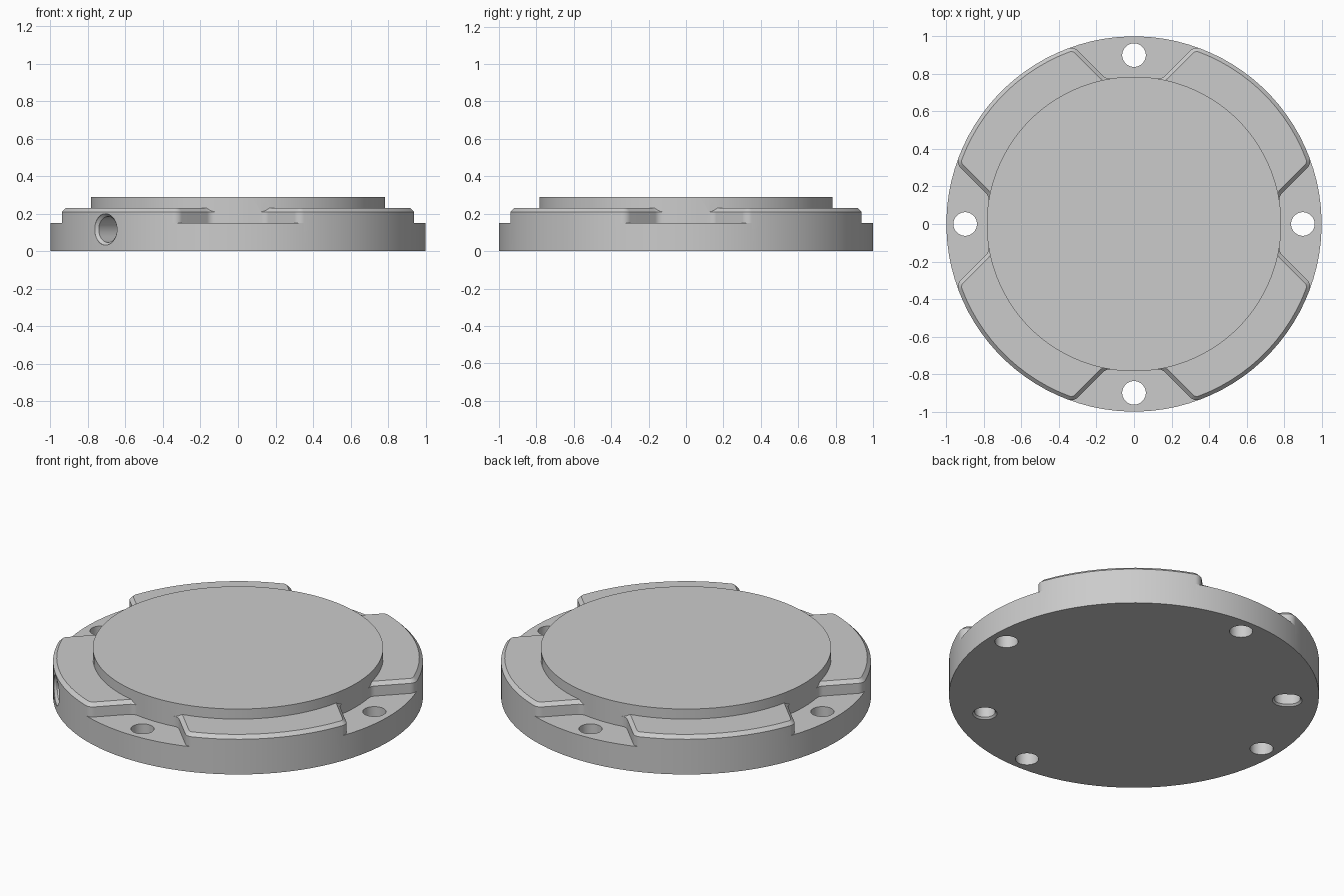
import bpy, bmesh
from math import sin, cos, pi, atan2, sqrt, radians
from mathutils import Matrix, Vector

if "Cube" in bpy.data.objects:
    bpy.data.objects.remove(bpy.data.objects["Cube"])

SEG = 96


def loft(name, loops):
    """Closed solid through matching loops of 3D points."""
    bm = bmesh.new()
    rings = [[bm.verts.new(p) for p in loop] for loop in loops]
    n = len(rings[0])
    bm.faces.new(rings[0])
    bm.faces.new(rings[-1])
    for a, b in zip(rings, rings[1:]):
        for i in range(n):
            j = (i + 1) % n
            bm.faces.new((a[i], a[j], b[j], b[i]))
    bmesh.ops.recalc_face_normals(bm, faces=bm.faces)
    mesh = bpy.data.meshes.new(name)
    bm.to_mesh(mesh)
    bm.free()
    obj = bpy.data.objects.new(name, mesh)
    bpy.context.collection.objects.link(obj)
    return obj


def turned(name, profile, seg=SEG, stretch=0.0):
    """Round solid from (radius, z) pairs; stretch turns it into a slot along x."""
    loops = []
    for r, z in profile:
        loop = []
        for i in range(seg):
            a = 2 * pi * (i + 0.5) / seg
            loop.append((r * cos(a) + (stretch if cos(a) > 0 else -stretch), r * sin(a), z))
        loops.append(loop)
    return loft(name, loops)


def combine(target, tool, operation):
    """Apply a boolean and discard the tool."""
    tool.hide_render = True
    mod = target.modifiers.new(tool.name, 'BOOLEAN')
    mod.operation = operation
    mod.solver = 'EXACT'
    mod.object = tool
    bpy.context.view_layer.objects.active = target
    bpy.ops.object.modifier_apply(modifier=mod.name)
    bpy.data.objects.remove(tool)


def arc(c, r, a0, a1, n=8):
    return [(c[0] + r * cos(a0 + (a1 - a0) * i / n),
             c[1] + r * sin(a0 + (a1 - a0) * i / n)) for i in range(n + 1)]


def on_offset(radius, d):
    """Point at the given radius on the 45 degree line y = x + d."""
    x = (-d + sqrt(2 * radius * radius - d * d)) / 2
    return x, x + d


# Outline of one notch, widened by o for the chamfered top edge
DISC_R, WALL, FILLET = 0.785, 0.625, 0.05


def notch_outline(o, z):
    inner = on_offset(DISC_R + FILLET, WALL + FILLET * sqrt(2))
    outer = on_offset(1 - FILLET, WALL - FILLET * sqrt(2))
    a_in = atan2(inner[1], inner[0]) - pi
    a_out = atan2(outer[1], outer[0])
    half = arc(inner, FILLET + o, a_in, -pi / 4)
    half += arc(outer, FILLET - o, 3 * pi / 4, a_out)
    half.append((1.1 * cos(a_out), 1.1 * sin(a_out)))
    pts = half + [(-x, y) for x, y in reversed(half)]
    return [(x, y, z) for x, y in pts]


# Flange body with chamfered rim
body = turned("flange_body", [(1, 0), (1, 0.21), (0.98, 0.23)])

# Four notches that leave the raised pads
for k in range(4):
    cutter = loft("notch_cutter", [notch_outline(0, 0.15), notch_outline(0, 0.21),
                                   notch_outline(0.02, 0.23), notch_outline(0.02, 0.3)])
    cutter.data.transform(Matrix.Rotation(k * pi / 2, 4, 'Z'))
    combine(body, cutter, 'DIFFERENCE')

# Raised central disc
combine(body, turned("centre_disc", [(DISC_R, 0.1), (DISC_R, 0.29)]), 'UNION')

# Through bolt holes in the notch floors
for k in range(4):
    hole = turned("bolt_hole", [(0.063, -0.1), (0.063, 0.4)], 32)
    hole.data.transform(Matrix.Translation((0.9 * cos(k * pi / 2), 0.9 * sin(k * pi / 2), 0)))
    combine(body, hole, 'DIFFERENCE')

# Blind locating hole and slot in the underside
for x, y, stretch in ((0.49, -0.67, 0.0001), (-0.67, 0.49, 0.015)):
    hole = turned("locating_hole", [(0.066, -0.05), (0.066, 0), (0.056, 0.01), (0.056, 0.1)],
                  32, stretch)
    hole.data.transform(Matrix.Translation((x, y, 0)) @ Matrix.Rotation(atan2(y, x), 4, 'Z'))
    combine(body, hole, 'DIFFERENCE')

# Radial hole in the rim at the front left
port = turned("rim_hole", [(0.084, 1.1), (0.084, 0.996), (0.069, 0.981), (0.069, 0.7)], 32)
direction = Vector((-1, -1, 0))
port.data.transform(Matrix.Translation((0, 0, 0.116))
                    @ direction.to_track_quat('Z', 'Y').to_matrix().to_4x4())
combine(body, port, 'DIFFERENCE')

# Smooth round walls, keep the edges crisp
bpy.ops.object.select_all(action='DESELECT')
body.select_set(True)
bpy.context.view_layer.objects.active = body
bpy.ops.object.shade_smooth_by_angle(angle=radians(30))
